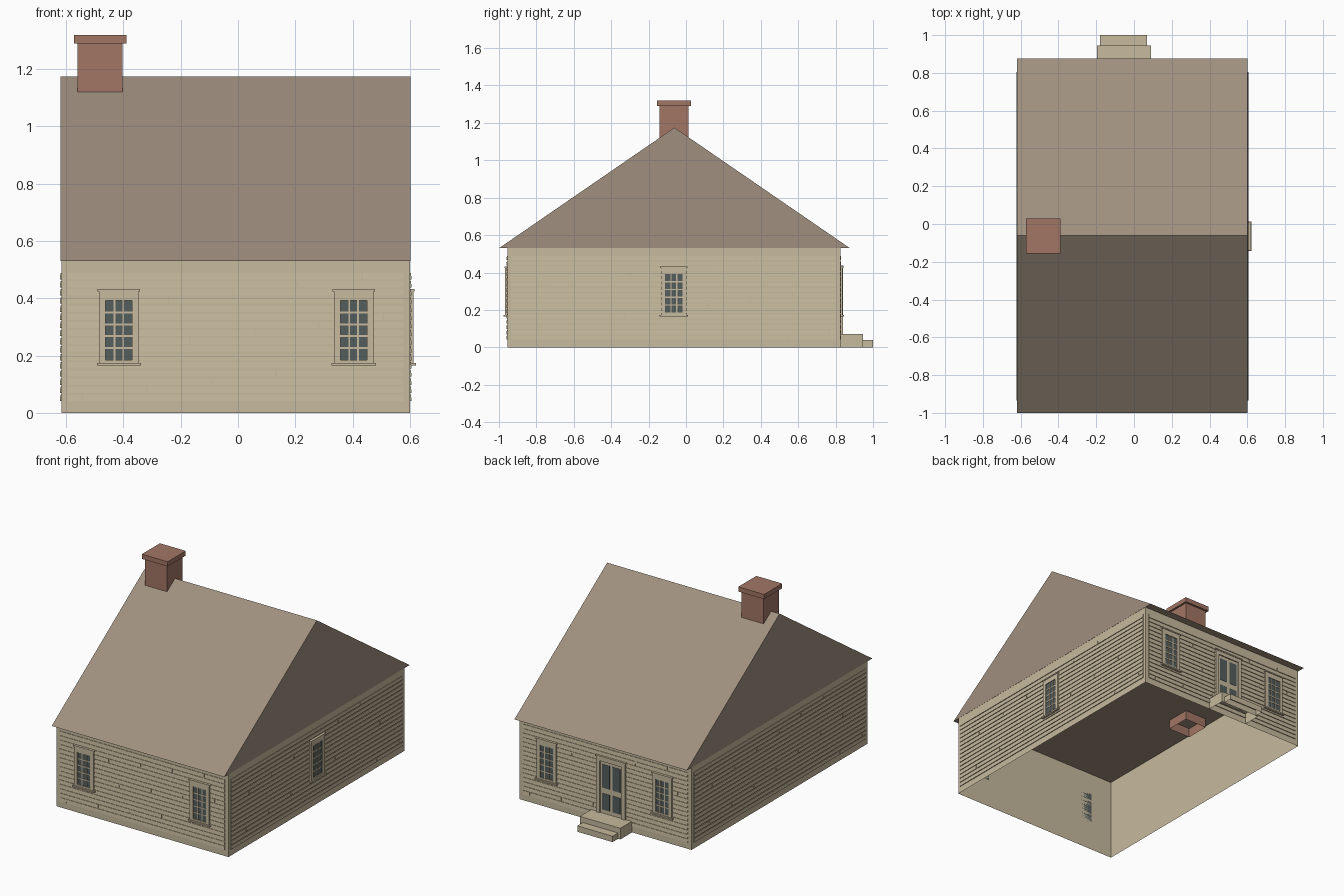
import bpy, bmesh
from math import pi
from mathutils import Matrix, Vector

old = bpy.data.objects.get("Cube")
if old:
    bpy.data.objects.remove(old)


def material(name, color):
    m = bpy.data.materials.new(name)
    m.use_nodes = True
    m.diffuse_color = (*color, 1)
    m.node_tree.nodes["Principled BSDF"].inputs["Base Color"].default_value = (*color, 1)
    return m


CREAM = material("cream_wood", (0.57, 0.49, 0.34))
ROOF = material("brown_roof", (0.35, 0.28, 0.21))
BRICK = material("red_brick", (0.36, 0.18, 0.13))
GLASS = material("grey_glass", (0.09, 0.11, 0.11))

# House extents
LEFT, RIGHT, FRONT, BACK, EAVE, RIDGE = -0.617, 0.601, -0.955, 0.825, 0.53, 1.175
MID_X, MID_Y = (LEFT + RIGHT) / 2, (FRONT + BACK) / 2
HALF_X, HALF_Y = (RIGHT - LEFT) / 2, (BACK - FRONT) / 2


def box(bm, x0, x1, y0, y1, z0, z1, mat=0, lean=0.0, skip=""):
    """Box with optional missing top or bottom; lean pushes the top front edge back."""
    lo = [bm.verts.new(p) for p in ((x0, y0, z0), (x1, y0, z0), (x1, y1, z0), (x0, y1, z0))]
    hi = [bm.verts.new(p) for p in ((x0, y0 + lean, z1), (x1, y0 + lean, z1), (x1, y1, z1), (x0, y1, z1))]
    for i in range(4):
        j = (i + 1) % 4
        bm.faces.new((lo[i], lo[j], hi[j], hi[i])).material_index = mat
    if "bottom" not in skip:
        bm.faces.new(lo[::-1]).material_index = mat
    if "top" not in skip:
        bm.faces.new(hi).material_index = mat


def finish(bm, name, mats, matrix=None):
    me = bpy.data.meshes.new(name)
    bm.to_mesh(me)
    bm.free()
    for m in mats:
        me.materials.append(m)
    ob = bpy.data.objects.new(name, me)
    bpy.context.collection.objects.link(ob)
    if matrix:
        ob.matrix_world = matrix
    return ob


def wall_frame(side):
    """Local x runs along the wall, local -y points outward."""
    turn, place = {"front": (0, (MID_X, FRONT, 0)), "left": (pi / 2, (RIGHT, MID_Y, 0)),
                   "back": (pi, (MID_X, BACK, 0)), "right": (-pi / 2, (LEFT, MID_Y, 0))}[side]
    return Matrix.Translation(Vector(place)) @ Matrix.Rotation(turn, 4, "Z")


# Wall shell, open below
bm = bmesh.new()
box(bm, LEFT, RIGHT, FRONT, BACK, 0, EAVE, skip="top bottom")
finish(bm, "walls", [CREAM])

# Gable roof prism
bm = bmesh.new()
ends = [[bm.verts.new((x, y, z)) for y, z in ((-1.0, EAVE), (0.877, EAVE), (-0.062, RIDGE))]
        for x in (LEFT - 0.003, RIGHT + 0.001)]
bm.faces.new(ends[0][::-1])
bm.faces.new(ends[1])
for i in range(3):
    j = (i + 1) % 3
    bm.faces.new((ends[0][i], ends[0][j], ends[1][j], ends[1][i]))
finish(bm, "roof", [ROOF])

# Chimney, hollow below the ceiling, with a wider cap
bm = bmesh.new()
box(bm, -0.56, -0.403, -0.142, 0.014, 0.47, 1.29, skip="bottom top")
finish(bm, "chimney_stack", [BRICK])
bm = bmesh.new()
box(bm, -0.573, -0.39, -0.155, 0.028, 1.29, 1.32)
finish(bm, "chimney_cap", [BRICK])


# Clapboards with staggered butt joints
def siding(side, half):
    bm = bmesh.new()
    pitch, gap = 0.0283, 0.006
    for row in range(16):
        z0 = 0.466 - pitch * row
        z1 = z0 + pitch - gap
        joint = (0.44 - 0.225 * row + half) % (2 * half + 0.03) - half
        cuts = [-half, half]
        if abs(joint) < half - 0.02:
            cuts[1:1] = [joint - 0.002, joint + 0.002]
        for a, b in zip(cuts[::2], cuts[1::2]):
            box(bm, a, b, -0.005, 0, z0, z1, lean=0.002)
    finish(bm, side + "_siding", [CREAM], wall_frame(side))


for side in ("front", "back"):
    siding(side, HALF_X - 0.024)
for side in ("left", "right"):
    siding(side, HALF_Y - 0.02)


# Sash window with casing, sill, head and a grid of panes
def window(name, side, u):
    bm = bmesh.new()
    w, z0, z1 = 0.046, 0.185, 0.392
    for s in (-1, 1):
        a, b = sorted((s * w, s * 0.069))
        box(bm, u + a, u + b, -0.012, 0, 0.172, 0.43)
    box(bm, u - w, u + w, -0.012, 0, z1, 0.43)
    box(bm, u - w, u + w, -0.012, 0, 0.172, z0)
    box(bm, u - 0.074, u + 0.074, -0.016, 0, 0.424, 0.432)
    box(bm, u - 0.077, u + 0.077, -0.02, 0, 0.165, 0.174)
    box(bm, u - w, u + w, -0.0065, 0, z0, z1, mat=1)
    for i in range(1, 3):
        x = u - w + 2 * w * i / 3
        box(bm, x - 0.003, x + 0.003, -0.009, 0, z0, z1)
    for i in range(1, 5):
        z = z0 + (z1 - z0) * i / 5
        box(bm, u - w, u + w, -0.009, 0, z - 0.0035, z + 0.0035)
    finish(bm, name, [CREAM, GLASS], wall_frame(side))


for side in ("front", "back"):
    for s, label in ((-1, "a"), (1, "b")):
        window(f"{side}_window_{label}", side, s * 0.41 + (0.002 if side == "front" else -0.002))
window("left_window", "left", 0)

# Back door with casing and four dark panels
bm = bmesh.new()
u, w, top = 0.045, 0.078, 0.405
for s in (-1, 1):
    a, b = sorted((s * w, s * 0.102))
    box(bm, u + a, u + b, -0.014, 0, 0.07, 0.435)
box(bm, u - w, u + w, -0.014, 0, top, 0.435)
box(bm, u - 0.107, u + 0.107, -0.018, 0, 0.43, 0.438)
box(bm, u - w, u + w, -0.0065, 0, 0.07, top)
for s in (-1, 1):
    a, b = sorted((s * 0.011, s * 0.064))
    for z0, z1 in ((0.095, 0.2), (0.235, 0.385)):
        box(bm, u + a, u + b, -0.0085, 0, z0, z1, mat=1)
finish(bm, "back_door", [CREAM, GLASS], wall_frame("back"))

# Two steps, hollow underneath
bm = bmesh.new()
box(bm, -0.196, 0.09, BACK, 0.945, 0, 0.072, skip="bottom")
box(bm, -0.18, 0.07, 0.945, 1.0, 0, 0.038, skip="bottom")
finish(bm, "door_steps", [CREAM])
